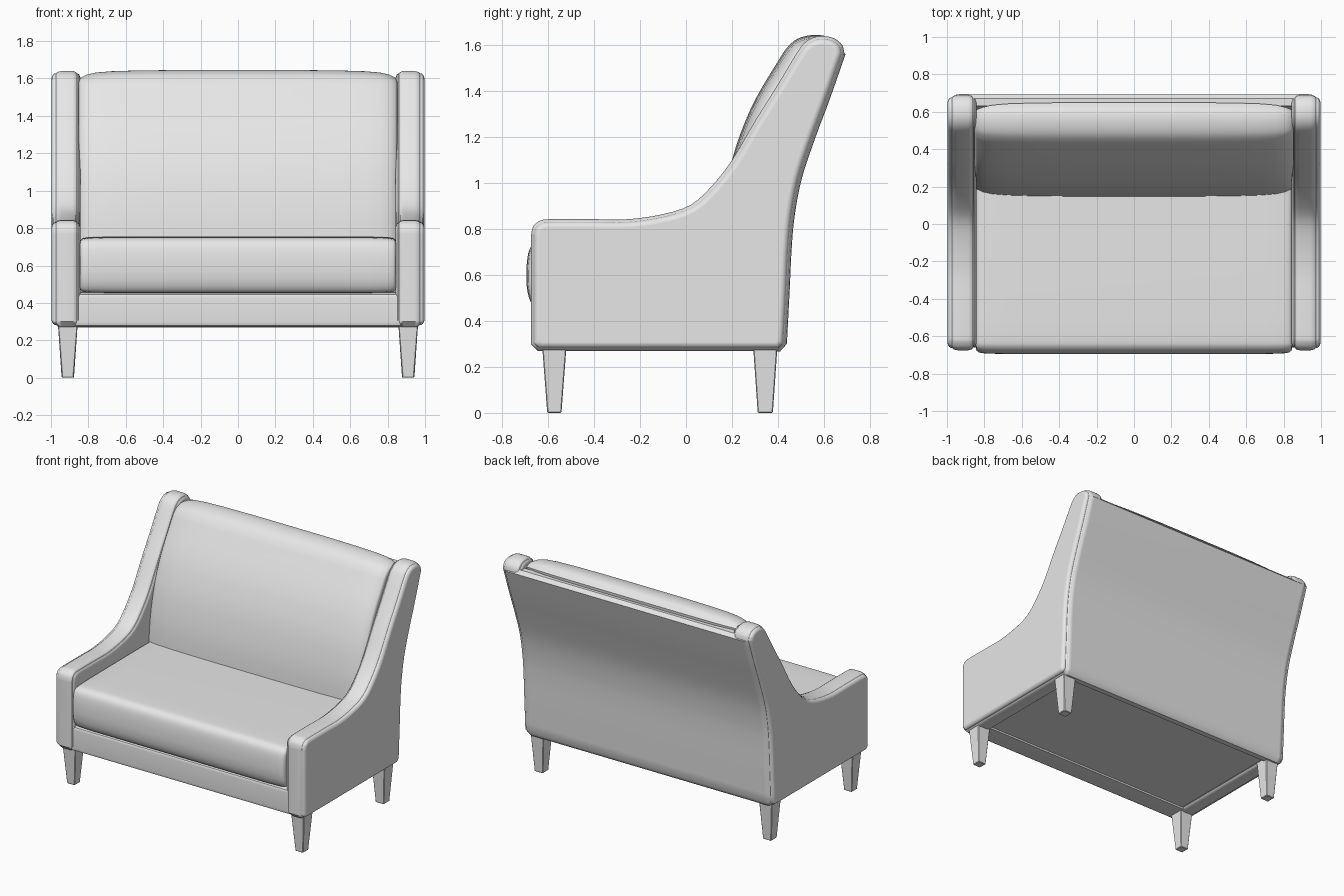
import bpy, bmesh, math
from mathutils import Vector

if "Cube" in bpy.data.objects:
    bpy.data.objects.remove(bpy.data.objects["Cube"])

fabric = bpy.data.materials.new("light grey")
fabric.diffuse_color = (0.8, 0.8, 0.8, 1)
fabric.use_nodes = True
fabric.node_tree.nodes["Principled BSDF"].inputs["Base Color"].default_value = fabric.diffuse_color


def spline(pts, steps=4):
    """Catmull-Rom curve through 2D points."""
    p = [Vector(q) for q in pts]
    p = [2 * p[0] - p[1]] + p + [2 * p[-1] - p[-2]]
    out = []
    for a, b, c, d in zip(p, p[1:], p[2:], p[3:]):
        for i in range(steps):
            t = i / steps
            out.append(0.5 * (2 * b + (c - a) * t + (2 * a - 5 * b + 4 * c - d) * t * t
                              + (3 * b - a - 3 * c + d) * t ** 3))
    return out + [p[-2]]


def inset(poly, d):
    """Move a clockwise closed profile inwards by d."""
    res = []
    for i, p in enumerate(poly):
        e1 = (p - poly[i - 1]).normalized()
        e2 = (poly[(i + 1) % len(poly)] - p).normalized()
        n1, n2 = Vector((e1.y, -e1.x)), Vector((e2.y, -e2.x))
        res.append(p + (n1 + n2) * d / (1 + n1.dot(n2)))
    return res


def finish(name, bm, angle=40):
    bmesh.ops.recalc_face_normals(bm, faces=bm.faces)
    me = bpy.data.meshes.new(name)
    bm.to_mesh(me)
    bm.free()
    me.materials.append(fabric)
    me.shade_smooth()
    me.set_sharp_from_angle(angle=math.radians(angle))
    ob = bpy.data.objects.new(name, me)
    bpy.context.collection.objects.link(ob)
    wn = ob.modifiers.new("Weighted normals", 'WEIGHTED_NORMAL')
    wn.keep_sharp = True
    return ob


def loft(name, profile, sections, sx=1):
    """Sweep a (y, z) profile along x; sections are (x, inset) pairs."""
    bm = bmesh.new()
    rings = []
    for x, d in sections:
        rings.append([bm.verts.new((sx * x, q.x, q.y)) for q in inset(profile, d)])
    n = len(profile)
    for a, b in zip(rings, rings[1:]):
        for i in range(n):
            j = (i + 1) % n
            bm.faces.new((a[i], a[j], b[j], b[i]))
    bm.faces.new(rings[0])
    bm.faces.new(rings[-1])
    return finish(name, bm)


def both(half):
    """Symmetric sections from the positive half, listed outside in."""
    return [(-x, d) for x, d in half] + [(x, d) for x, d in reversed(half)]


V = Vector

# Side silhouette of the arms
back_curve = spline([(0.69, 1.56), (0.62, 1.36), (0.56, 1.2), (0.5, 1.02), (0.468, 0.85),
                     (0.455, 0.7), (0.448, 0.55), (0.435, 0.30)])
front_curve = spline([(-0.675, 0.77), (-0.665, 0.812), (-0.635, 0.836), (-0.59, 0.843),
                      (-0.4, 0.843), (-0.25, 0.843), (-0.1, 0.865), (0.02, 0.905),
                      (0.11, 0.985), (0.2, 1.1), (0.3, 1.27), (0.4, 1.43), (0.475, 1.555),
                      (0.51, 1.605), (0.55, 1.632), (0.595, 1.64), (0.645, 1.63),
                      (0.68, 1.6), (0.69, 1.56)], 3)
arm = [V((-0.675, 0.30))] + front_curve + back_curve[1:] + [V((0.405, 0.27)), V((-0.645, 0.27))]

# Arms: a rounded border band with padded panels on both faces
for side, sx in (("left", -1), ("right", 1)):
    loft(side + "_arm", arm, [(0.855, 0.03), (0.858, 0.016), (0.867, 0.005), (0.885, 0),
                              (0.945, 0), (0.965, 0.005), (0.976, 0.016), (0.98, 0.03)], sx)
    loft(side + "_arm_outer_panel", arm, [(0.955, 0.012), (0.978, 0.012), (0.988, 0.018),
                                          (0.994, 0.027), (0.997, 0.038)], sx)
    loft(side + "_arm_inner_panel", arm, [(0.88, 0.014), (0.855, 0.014), (0.848, 0.02),
                                          (0.843, 0.035)], sx)

# Outer back panel, following the rear curve
rear = [p + V((0.004, 0)) for p in back_curve]
panel = ([V((0.63, 1.585)), V((0.67, 1.585))] + rear
         + [V((0.41, 0.268)), V((0.37, 0.268))] + [p - V((0.06, 0)) for p in reversed(back_curve)])
loft("back_panel", panel, both([(0.966, 0.018), (0.962, 0.01), (0.953, 0.003), (0.935, 0)]))

# Padded backrest
backrest = (spline([(0.145, 0.6), (0.147, 0.75), (0.163, 0.92), (0.2, 1.1), (0.25, 1.25),
                    (0.31, 1.38), (0.4, 1.53), (0.44, 1.59), (0.485, 1.628), (0.55, 1.645),
                    (0.61, 1.638), (0.65, 1.605)])
            + spline([(0.645, 1.55), (0.58, 1.38), (0.45, 1.0), (0.4, 0.6)]))
loft("backrest_cushion", backrest, both([(0.852, 0.055), (0.84, 0.04), (0.81, 0.025), (0.76, 0.014),
                                         (0.68, 0.007), (0.55, 0.003), (0.3, 0)]))

# Seat cushion with a bulging front
seat = (spline([(-0.62, 0.452), (-0.66, 0.462), (-0.683, 0.5), (-0.693, 0.55), (-0.695, 0.6),
                (-0.692, 0.66), (-0.682, 0.71), (-0.66, 0.738), (-0.62, 0.75), (-0.5, 0.754)], 3)
        + [V((-0.1, 0.756)), V((0.3, 0.756)), V((0.3, 0.452))])
loft("seat_cushion", seat, both([(0.846, 0.035), (0.842, 0.018), (0.83, 0.008), (0.8, 0.003), (0.7, 0)]))

# Front rail and the platform under the seat
rail = [V(p) for p in ((-0.66, 0.30), (-0.66, 0.43), (-0.652, 0.446), (-0.63, 0.455), (-0.5, 0.455),
                       (-0.5, 0.272), (-0.635, 0.272), (-0.653, 0.28))]
loft("front_rail", rail, [(-0.87, 0), (0.87, 0)])
platform = [V(p) for p in ((-0.6, 0.285), (-0.6, 0.46), (0.42, 0.46), (0.42, 0.285))]
loft("seat_platform", platform, [(-0.88, 0), (0.88, 0)])

# Tapered square legs
for row, y, top, foot in (("front", -0.573, 0.053, 0.031), ("back", 0.345, 0.053, 0.033)):
    for side, sx in (("left", -1), ("right", 1)):
        bm = bmesh.new()
        bmesh.ops.create_cube(bm, size=2)
        for v in bm.verts:
            r = top if v.co.z > 0 else foot
            v.co = (sx * 0.91 + v.co.x * r, y + v.co.y * r, 0.29 if v.co.z > 0 else 0)
        bmesh.ops.bevel(bm, geom=[e for e in bm.edges], offset=0.004, segments=1, affect='EDGES')
        finish(row + "_" + side + "_leg", bm, 30)
